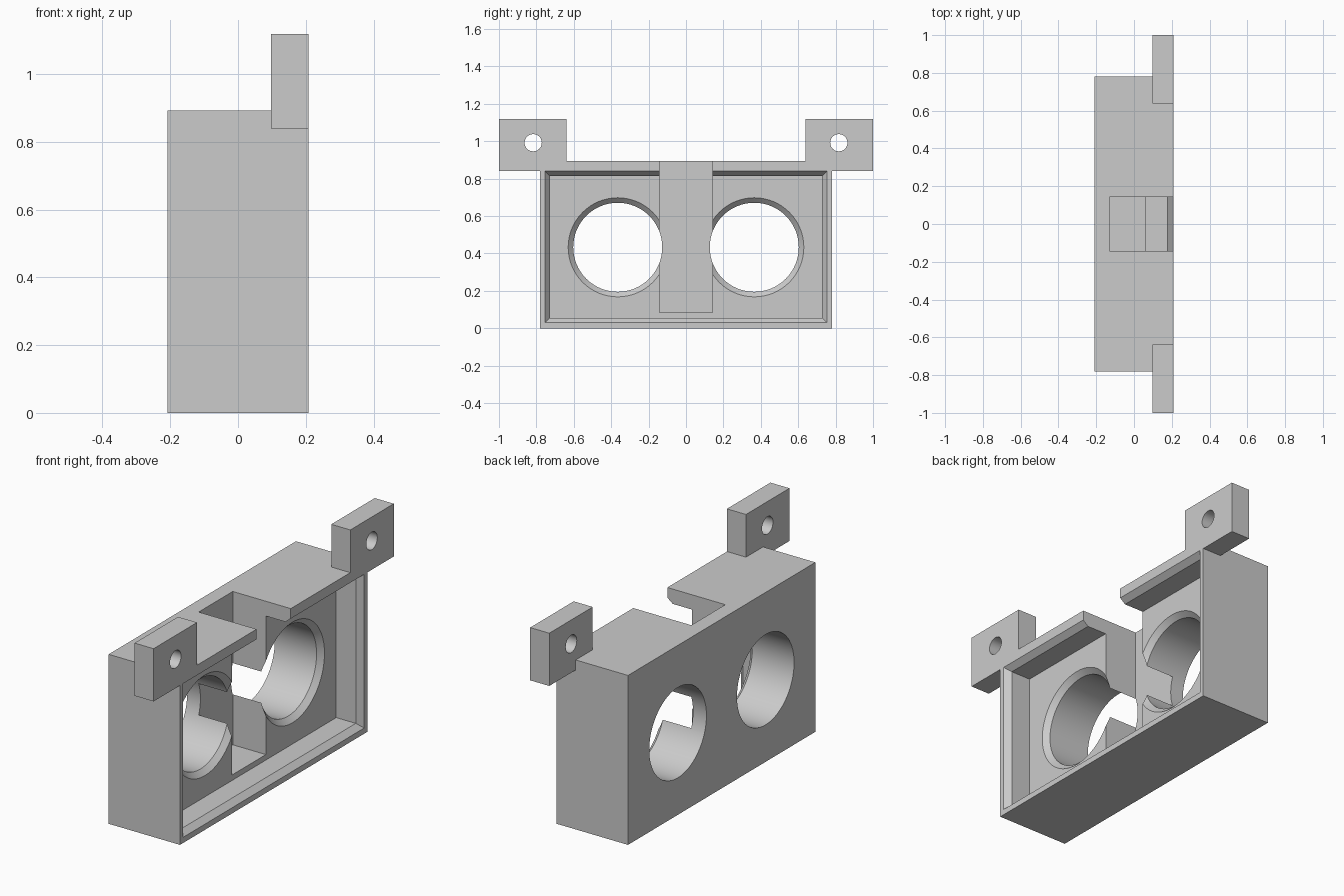
import bpy, bmesh
from math import sin, cos, pi, radians

if "Cube" in bpy.data.objects:
    bpy.data.objects.remove(bpy.data.objects["Cube"], do_unlink=True)

grey = bpy.data.materials.new("plain grey")
grey.use_nodes = True
colour = (0.6, 0.6, 0.6, 1)
grey.diffuse_color = colour
grey.node_tree.nodes["Principled BSDF"].inputs["Base Color"].default_value = colour


def rect(x, y0, y1, z0, z1):
    return [(x, y0, z0), (x, y1, z0), (x, y1, z1), (x, y0, z1)]


def circle(x, y, z, r, n):
    return [(x, y + r * cos(2 * pi * i / n), z + r * sin(2 * pi * i / n)) for i in range(n)]


def loft(name, sections):
    """Closed solid through matching cross-sections stacked along x."""
    bm = bmesh.new()
    rings = [[bm.verts.new(p) for p in s] for s in sections]
    n = len(rings[0])
    for a, b in zip(rings, rings[1:]):
        for i in range(n):
            j = (i + 1) % n
            bm.faces.new((a[i], a[j], b[j], b[i]))
    bm.faces.new(rings[0][::-1])
    bm.faces.new(rings[-1])
    bmesh.ops.recalc_face_normals(bm, faces=bm.faces)
    me = bpy.data.meshes.new(name)
    bm.to_mesh(me)
    bm.free()
    me.materials.append(grey)
    ob = bpy.data.objects.new(name, me)
    bpy.context.collection.objects.link(ob)
    return ob


def box(name, x0, x1, *yz):
    return loft(name, [rect(x0, *yz), rect(x1, *yz)])


def combine(target, tool, operation):
    mod = target.modifiers.new(operation.lower(), "BOOLEAN")
    mod.operation, mod.solver, mod.object = operation, "EXACT", tool
    bpy.context.view_layer.objects.active = target
    bpy.ops.object.modifier_apply(modifier=mod.name)
    bpy.data.objects.remove(tool, do_unlink=True)


FRONT, FLOOR, OUT = 0.208, 0.063, 0.3
LENS_Z, LENS_R, RIM_R = 0.433, 0.238, 0.265

# Main block with a mounting ear at each end
housing = box("sensor_housing", -FRONT, FRONT, -0.78, 0.78, 0, 0.893)
for s in (-1, 1):
    y0, y1 = sorted((0.638 * s, s))
    combine(housing, box("mounting_ear", 0.097, FRONT, y0, y1, 0.84, 1.118), "UNION")

# Open cavity with a bevelled mouth
inner, mouth = (-0.728, 0.728, 0.056, 0.815), (-0.754, 0.754, 0.03, 0.84)
combine(housing, loft("cavity_cutter", [
    rect(FLOOR, *inner), rect(0.177, *inner), rect(FRONT, *mouth), rect(OUT, *mouth)]), "DIFFERENCE")

# Central slot, open at the top
combine(housing, box("slot_cutter", -0.13, OUT, -0.142, 0.142, 0.085, 1), "DIFFERENCE")

# Countersunk round openings and ear screw holes
for s in (-1, 1):
    y = 0.365 * s
    profile = [(-OUT, LENS_R), (FLOOR - 0.027, LENS_R), (FLOOR, RIM_R), (0.12, RIM_R)]
    combine(housing, loft("opening_cutter",
            [circle(x, y, LENS_Z, r, 64) for x, r in profile]), "DIFFERENCE")
    combine(housing, loft("screw_cutter",
            [circle(x, 0.817 * s, 0.992, 0.046, 32) for x in (0, OUT)]), "DIFFERENCE")

# Smooth bores, crisp edges
bpy.ops.object.select_all(action="DESELECT")
housing.select_set(True)
bpy.context.view_layer.objects.active = housing
bpy.ops.object.shade_smooth_by_angle(angle=radians(30))
